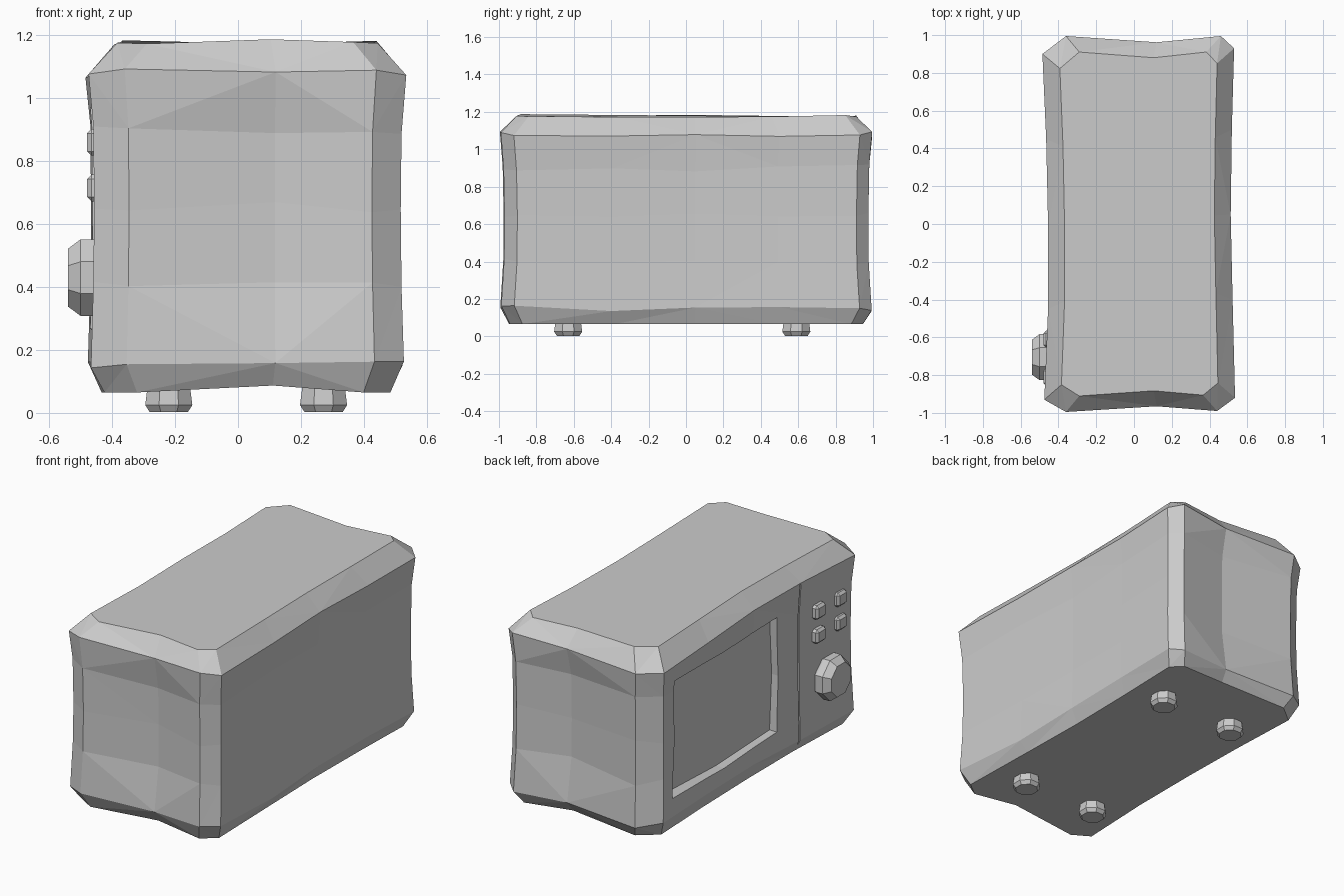
import bpy, bmesh, math, random
from mathutils import Vector

if "Cube" in bpy.data.objects:
    bpy.data.objects.remove(bpy.data.objects["Cube"])

random.seed(4)


def loft(name, rings):
    """Skin a stack of equal-length point rings and cap both ends."""
    bm = bmesh.new()
    vs = [[bm.verts.new(p) for p in r] for r in rings]
    n = len(vs[0])
    for a, b in zip(vs, vs[1:]):
        for i in range(n):
            j = (i + 1) % n
            bm.faces.new((a[i], a[j], b[j], b[i]))
    bm.faces.new(vs[0][::-1])
    bm.faces.new(vs[-1])
    bmesh.ops.triangulate(bm, faces=[f for f in bm.faces if len(f.verts) == 4])
    bmesh.ops.recalc_face_normals(bm, faces=bm.faces[:])
    me = bpy.data.meshes.new(name)
    bm.to_mesh(me)
    bm.free()
    ob = bpy.data.objects.new(name, me)
    bpy.context.collection.objects.link(ob)
    return ob


def lathe(name, profile, centre, axis, sides=8):
    """Faceted turned part: profile is (radius, height along axis)."""
    rings = []
    for r, h in profile:
        ring = []
        for i in range(sides):
            t = math.tau * (i + 0.5) / sides
            u, v = r * math.cos(t), r * math.sin(t)
            off = (u, v, h) if axis == 'Z' else (h, u, v)
            ring.append(Vector(centre) + Vector(off))
        rings.append(ring)
    return loft(name, rings)


def cut(target, cutter):
    mod = target.modifiers.new("cut", 'BOOLEAN')
    mod.operation = 'DIFFERENCE'
    mod.solver = 'EXACT'
    mod.object = cutter
    bpy.context.view_layer.objects.active = target
    bpy.ops.object.modifier_apply(modifier=mod.name)
    bpy.data.objects.remove(cutter)


# Body: dented plan outline, lofted upward with chamfered top and bottom
plan = [(-.485, .90), (-.465, .45), (-.455, 0), (-.455, -.45), (-.475, -.93),
        (-.36, -.995), (.12, -.965), (.44, -.99), (.535, -.92),
        (.522, -.4), (.512, .05), (.518, .5), (.53, .93),
        (.46, .995), (.12, .962), (-.36, .995)]
# height, x scale, y scale, height wobble
levels = [(.065, .90, .95, 0), (.15, .985, .998, .018), (.40, .97, .982, .02),
          (.65, .965, .98, .02), (.90, .97, .985, .02),
          (1.08, 1.0, 1.0, .015), (1.18, .82, .915, .008)]
rings = []
for z, sx, sy, wob in levels:
    ring = []
    for x, y in plan:
        mid_end = abs(x) < .2 and abs(y) > .9
        dent = .975 if mid_end and .3 < z < 1 else 1
        lift = .022 if mid_end and z < .1 else 0
        ring.append((.03 + (x - .03) * sx, y * sy * dent,
                     z + lift + random.uniform(-wob, wob)))
    rings.append(ring)
body = loft("oven_body", rings)

# Recessed door window with a slightly wavy outline
window = [(.80, .27), (.28, .25), (-.23, .27), (-.25, .6),
          (-.23, .96), (.28, .95), (.78, .97), (.77, .6)]
cut(body, loft("window_cutter", [[(x, y, z) for y, z in window] for x in (-.7, -.395)]))

# Seam between door and control panel
seam = [(-.435, -.1), (-.445, -.1), (-.45, .6), (-.445, 1.08), (-.435, 1.08), (-.44, .6)]
cut(body, loft("seam_cutter", [[(x, y, z) for y, z in seam] for x in (-.7, -.43)]))

# Dial
lathe("timer_dial", [(.115, -.415), (.132, -.46), (.132, -.50), (.10, -.54)],
      (0, -.705, .43), 'X')

# Four push buttons
for y in (-.61, -.81):
    for z in (.86, .715):
        bpy.ops.mesh.primitive_cube_add(size=1, location=(-.445, y, z))
        b = bpy.context.object
        b.name = "push_button"
        b.scale = (.07, .09, .085)
        bpy.ops.object.transform_apply(location=False, rotation=False, scale=True)
        bev = b.modifiers.new("bevel", 'BEVEL')
        bev.width = .014
        bev.segments = 1

# Four feet
for x in (-.22, .272):
    for y in (-.63, .59):
        lathe("foot", [(.066, .003), (.081, .025), (.068, .12)], (x, y, 0), 'Z')
